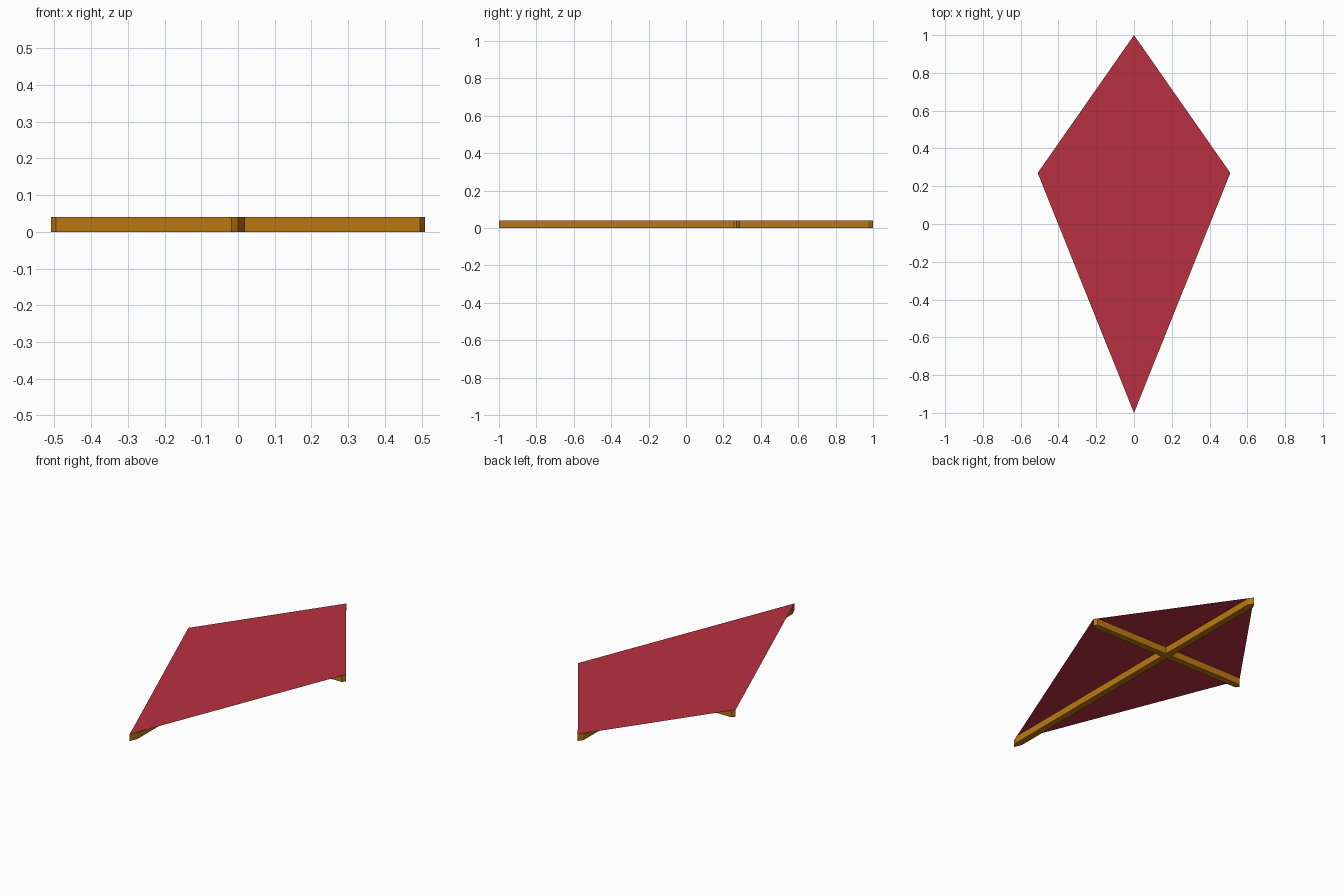
import bpy, bmesh

if "Cube" in bpy.data.objects:
    bpy.data.objects.remove(bpy.data.objects["Cube"])

H = 0.04                       # overall thickness
SIDE_X, SIDE_Y = 0.51, 0.27    # side corners of the kite
W = 0.019                      # half-width of the spars


def make_object(name, bm, color):
    bmesh.ops.recalc_face_normals(bm, faces=bm.faces)
    me = bpy.data.meshes.new(name)
    bm.to_mesh(me)
    bm.free()
    mat = bpy.data.materials.new(name + "_color")
    mat.diffuse_color = color
    mat.use_nodes = True
    mat.node_tree.nodes["Principled BSDF"].inputs["Base Color"].default_value = mat.diffuse_color
    me.materials.append(mat)
    ob = bpy.data.objects.new(name, me)
    bpy.context.collection.objects.link(ob)
    return ob


# sail: flat diamond on top of the frame
bm = bmesh.new()
corners = [(0, -1), (SIDE_X, SIDE_Y), (0, 1), (-SIDE_X, SIDE_Y)]
bm.faces.new([bm.verts.new((x, y, H)) for x, y in corners])
bm.faces.ensure_lookup_table()
sail = make_object("sail", bm, (0.48, 0.03, 0.05, 1))
sail.data.polygons[0].flip() if sail.data.polygons[0].normal.z < 0 else None

# frame: spine and cross spar with pointed ends, one cross-shaped outline
half = [(0, -1), (W, -1 + 0.045), (W, SIDE_Y - W),
        (SIDE_X - 0.014, SIDE_Y - W), (SIDE_X, SIDE_Y), (SIDE_X - 0.014, SIDE_Y + W),
        (W, SIDE_Y + W), (W, 1 - 0.028), (0, 1)]
outline = half + [(-x, y) for x, y in half[-2:0:-1]]
bm = bmesh.new()
low = [bm.verts.new((x, y, 0)) for x, y in outline]
high = [bm.verts.new((x, y, H)) for x, y in outline]
bm.faces.new(low[::-1])
for i in range(len(low)):
    j = (i + 1) % len(low)
    bm.faces.new((low[i], low[j], high[j], high[i]))
make_object("spar_frame", bm, (0.50, 0.19, 0.005, 1))
